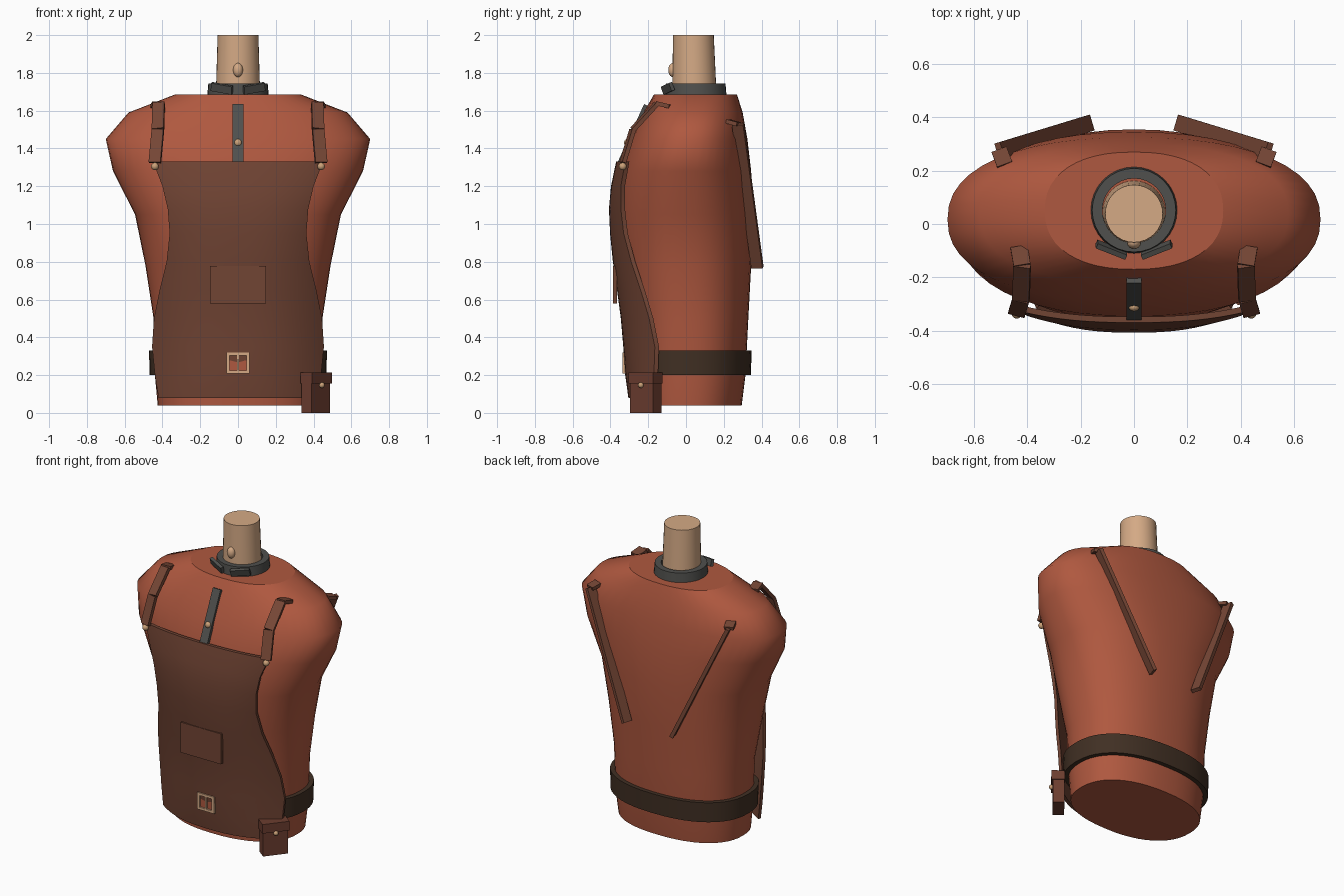
import bpy, bmesh, math
from mathutils import Vector, Matrix

if "Cube" in bpy.data.objects:
    bpy.data.objects.remove(bpy.data.objects["Cube"], do_unlink=True)


def material(name, r, g, b):
    m = bpy.data.materials.new(name)
    m.use_nodes = True
    m.diffuse_color = (r, g, b, 1)
    m.node_tree.nodes["Principled BSDF"].inputs["Base Color"].default_value = (r, g, b, 1)
    return m


RUST = material("rust cloth", 0.43, 0.098, 0.050)
APRON = material("apron leather", 0.165, 0.058, 0.034)
STRAP = material("strap leather", 0.18, 0.062, 0.036)
POUCH = material("pouch leather", 0.15, 0.047, 0.029)
BELT = material("dark belt leather", 0.052, 0.029, 0.017)
GREY = material("grey trim", 0.08, 0.08, 0.074)
SKIN = material("skin", 0.66, 0.40, 0.235)
BRASS = material("brass", 0.60, 0.36, 0.19)


def finish(name, bm, mat, angle=None):
    bmesh.ops.recalc_face_normals(bm, faces=bm.faces)
    mesh = bpy.data.meshes.new(name)
    bm.to_mesh(mesh)
    bm.free()
    mesh.materials.append(mat)
    ob = bpy.data.objects.new(name, mesh)
    bpy.context.collection.objects.link(ob)
    if angle:
        bpy.ops.object.select_all(action="DESELECT")
        ob.select_set(True)
        bpy.context.view_layer.objects.active = ob
        bpy.ops.object.shade_smooth_by_angle(angle=math.radians(angle))
    return ob


def oval(z, hw, front, back, power=2.3, grow=0.0, n=48):
    """Ring of points: a rounded oval with given half width and y limits."""
    cy, ry = (front + back) / 2, (back - front) / 2 + grow
    pts = []
    for i in range(n):
        a = 2 * math.pi * i / n
        c, s = math.cos(a), math.sin(a)
        pts.append((math.copysign(abs(c) ** (2 / power), c) * (hw + grow),
                    cy + math.copysign(abs(s) ** (2 / power), s) * ry, z))
    return pts


def loft(bm, rings, closed=True, cap=False, loop=False):
    rows = [[bm.verts.new(p) for p in r] for r in rings]
    n = len(rows[0])
    pairs = list(zip(rows, rows[1:])) + ([(rows[-1], rows[0])] if loop else [])
    for lo, hi in pairs:
        for i in range(n if closed else n - 1):
            j = (i + 1) % n
            bm.faces.new((lo[i], lo[j], hi[j], hi[i])).smooth = True
    if cap:
        for r in (rows[0], rows[-1]):
            bm.faces.new(r).smooth = False
            for i in range(n):
                bm.edges.get((r[i], r[(i + 1) % n])).smooth = False


def bar(name, a, b, width, thick, side, mat):
    """Box running from a to b, its width lying along side."""
    a, b = Vector(a), Vector(b)
    d = (b - a).normalized()
    s = Vector(side)
    s = (s - d * s.dot(d)).normalized()
    rot = Matrix((s, d, s.cross(d))).transposed().to_4x4()
    m = Matrix.Translation((a + b) / 2) @ rot @ Matrix.Diagonal((width, (b - a).length, thick, 1))
    bm = bmesh.new()
    bmesh.ops.create_cube(bm, size=1, matrix=m)
    return finish(name, bm, mat)


def ball(name, pos, size, mat):
    bm = bmesh.new()
    m = Matrix.Translation(pos) @ Matrix.Diagonal((*size, 1))
    bmesh.ops.create_uvsphere(bm, u_segments=16, v_segments=10, radius=1, matrix=m)
    return finish(name, bm, mat, 60)


# Torso: height, half width, front y, back y
BODY = [(0.04, 0.425, -0.27, 0.295), (0.20, 0.44, -0.28, 0.315), (0.50, 0.447, -0.30, 0.33),
        (0.78, 0.49, -0.345, 0.345), (1.05, 0.545, -0.37, 0.355), (1.28, 0.662, -0.345, 0.345),
        (1.45, 0.70, -0.29, 0.325), (1.59, 0.58, -0.225, 0.30), (1.685, 0.335, -0.17, 0.27)]
bm = bmesh.new()
loft(bm, [oval(*row) for row in BODY], cap=True)
finish("torso", bm, RUST)

# Belt around the waist
bm = bmesh.new()
low, high = (0.20, 0.44, -0.28, 0.315), (0.33, 0.443, -0.287, 0.32)
loft(bm, [oval(*low, grow=-0.01), oval(*low, grow=0.028),
          oval(*high, grow=0.028), oval(*high, grow=-0.01)], loop=True)
finish("belt", bm, BELT, 40)

# Neck, throat and collar ring
bm = bmesh.new()
loft(bm, [oval(z, r, y - r, y + r, 2, n=32) for z, r, y in
          ((1.66, 0.118, 0.045), (2.0, 0.108, 0.039))], cap=True)
finish("neck", bm, SKIN)
ball("throat", (0, -0.07, 1.815), (0.026, 0.024, 0.037), SKIN)
bm = bmesh.new()
loft(bm, [oval(z, r, 0.052 - r, 0.052 + r, 2, n=32) for z, r in
          ((1.675, 0.163), (1.745, 0.157), (1.745, 0.119), (1.675, 0.119))], loop=True)
finish("collar", bm, GREY, 40)

# Apron: height, half width, centre depth, edge depth
APRON_ROWS = [(0.08, 0.42, 0.305, 0.18), (0.20, 0.44, 0.322, 0.17), (0.35, 0.455, 0.332, 0.165),
              (0.50, 0.445, 0.345, 0.195), (0.65, 0.415, 0.365, 0.24), (0.80, 0.378, 0.387, 0.29),
              (0.95, 0.362, 0.402, 0.33), (1.08, 0.372, 0.408, 0.345), (1.20, 0.40, 0.397, 0.345),
              (1.33, 0.45, 0.37, 0.322)]
N = 24
rows = []
for z, hw, mid, edge in APRON_ROWS:
    ts = [math.sin(math.pi / 2 * (2 * i / N - 1)) for i in range(N + 1)]
    rows.append([(t * hw, -(edge + (mid - edge) * (1 - abs(t) ** 2.5)), z) for t in ts])
back_rows = [[(x * 0.99, y + 0.022, z) for x, y, z in r] for r in rows]
bm = bmesh.new()
# Each ring runs across the front and returns along the inside
loft(bm, [r + b[::-1] for r, b in zip(rows, back_rows)])
bm.verts.ensure_lookup_table()
per = 2 * (N + 1)
for start in (0, per * (len(rows) - 1)):
    for i in range(N):
        bm.faces.new([bm.verts[start + k] for k in (i, i + 1, per - 2 - i, per - 1 - i)])
finish("apron", bm, APRON, 40)

# Apron pocket
bar("apron_pocket", (0, -0.376, 0.578), (0, -0.376, 0.778), 0.294, 0.022, (1, 0, 0), APRON)

# Buckle: plate, frame and prong
X = (1, 0, 0)
bar("buckle_plate", (0, -0.322, 0.22), (0, -0.322, 0.31), 0.10, 0.009, X, RUST)
for z in (0.217, 0.311):
    bar("buckle_rail", (0, -0.327, z - 0.008), (0, -0.327, z + 0.008), 0.124, 0.02, X, SKIN)
for x in (-0.053, 0.053):
    bar("buckle_side", (x, -0.327, 0.21), (x, -0.327, 0.318), 0.018, 0.02, X, SKIN)
bar("buckle_prong", (0, -0.328, 0.21), (0, -0.328, 0.318), 0.009, 0.015, X, SKIN)

# Front placket and its button
bar("placket", (0, -0.353, 1.32), (0, -0.212, 1.63), 0.056, 0.022, X, GREY)
ball("placket_button", (0, -0.312, 1.43), (0.02, 0.016, 0.02), BRASS)

for side, s in (("left", 1), ("right", -1)):
    # Front strap follows the shoulder in three pieces
    path = [(0.44, -0.335, 1.325), (0.424, -0.282, 1.50), (0.42, -0.155, 1.638), (0.432, -0.085, 1.622)]
    for i, (a, b) in enumerate(zip(path, path[1:])):
        bar(f"{side}_front_strap_{i + 1}", (a[0] * s, *a[1:]), (b[0] * s, *b[1:]), 0.064, 0.022,
            (1, 0.25 * s * (i != 2), 0), STRAP)
    # Back strap and its shoulder end
    bar(f"{side}_back_strap", (0.505 * s, 0.275, 1.53), (0.167 * s, 0.378, 0.77), 0.062, 0.024,
        (0.28 * s, 0.96, 0), STRAP)
    bar(f"{side}_back_strap_end", (0.485 * s, 0.222, 1.543), (0.506 * s, 0.278, 1.528), 0.06, 0.022,
        (1, -0.3 * s, 0), STRAP)
    ball(f"{side}_apron_button", (0.44 * s, -0.335, 1.305), (0.02, 0.02, 0.02), BRASS)
    # Collar point
    bar(f"{side}_collar_point", (0.14 * s, -0.075, 1.728), (0.03 * s, -0.118, 1.708), 0.045, 0.02,
        (0, -0.35, 1), GREY)

# Belt pouch, turned to follow the hip
W = Vector((0.625, 0.781, 0))
OUT = Vector((0.781, -0.625, 0))
C = Vector((0.411, -0.213, 0))
UP = Vector((0, 0, 1))
bar("pouch", C, C + UP * 0.20, 0.156, 0.07, W, POUCH)
bar("pouch_flap", C + OUT * 0.003 + UP * 0.155, C + OUT * 0.003 + UP * 0.215, 0.168, 0.08, W, POUCH)
ball("pouch_clasp", C + OUT * 0.042 + UP * 0.147, (0.015, 0.015, 0.015), BRASS)
